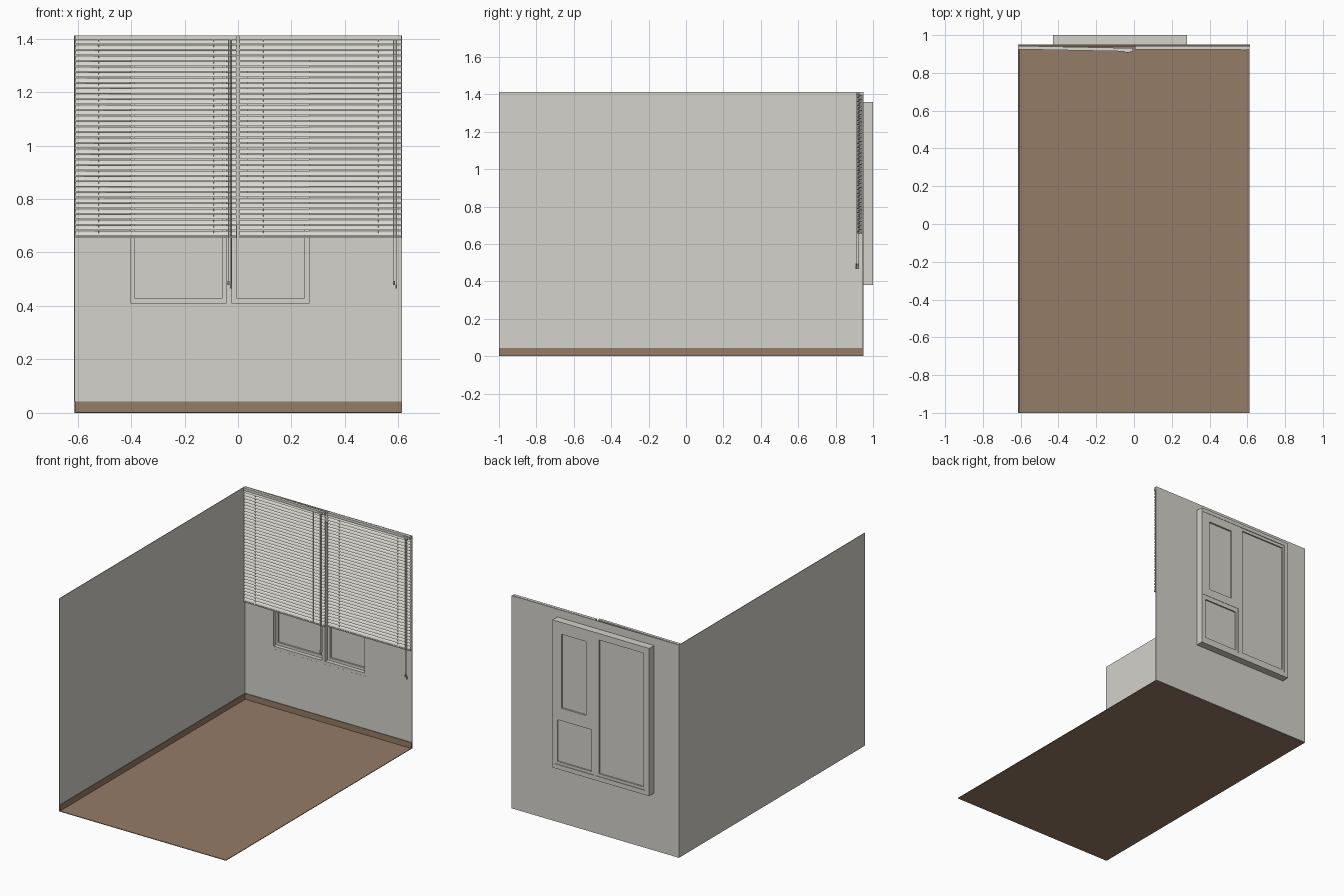
import bpy, bmesh, math
from mathutils import Matrix, Vector

if "Cube" in bpy.data.objects:
    bpy.data.objects.remove(bpy.data.objects["Cube"])


def material(name, rgb):
    m = bpy.data.materials.new(name)
    m.diffuse_color = (*rgb, 1)
    m.use_nodes = True
    m.node_tree.nodes["Principled BSDF"].inputs["Base Color"].default_value = m.diffuse_color
    return m


WALL = material("warm_grey_paint", (0.66, 0.645, 0.60))
BLIND = material("pale_blind", (0.70, 0.69, 0.64))
BROWN = material("brown_floor", (0.30, 0.20, 0.135))


def finish(name, bm, mat):
    bmesh.ops.recalc_face_normals(bm, faces=bm.faces)
    me = bpy.data.meshes.new(name)
    bm.to_mesh(me)
    bm.free()
    me.materials.append(mat)
    ob = bpy.data.objects.new(name, me)
    bpy.context.collection.objects.link(ob)
    return ob


def add_box(bm, x0, x1, y0, y1, z0, z1):
    mat = Matrix.Translation(((x0 + x1) / 2, (y0 + y1) / 2, (z0 + z1) / 2)) @ \
        Matrix.Diagonal((x1 - x0, y1 - y0, z1 - z0, 1))
    bmesh.ops.create_cube(bm, size=1, matrix=mat)


def box(name, mat, *ext):
    bm = bmesh.new()
    add_box(bm, *ext)
    return finish(name, bm, mat)


def ring(name, mat, outer, inner, y0, y1):
    """Rectangular mitred frame in the xz plane; rects are x0, x1, z0, z1."""
    bm = bmesh.new()
    loops = []
    for r, y in ((outer, y0), (inner, y0), (inner, y1), (outer, y1)):
        x0, x1, z0, z1 = r
        loops.append([bm.verts.new((x, y, z)) for x, z in
                      ((x0, z0), (x1, z0), (x1, z1), (x0, z1))])
    for k in range(4):
        a, b = loops[k], loops[(k + 1) % 4]
        for i in range(4):
            j = (i + 1) % 4
            bm.faces.new((a[i], a[j], b[j], b[i]))
    return finish(name, bm, mat)


# Room shell
box("floor", BROWN, -0.612, 0.612, -1, 0.945, 0, 0.004)
box("left_wall", WALL, -0.614, -0.610, -1, 0.95, 0.001, 1.412)
ring("back_wall", WALL, (-0.614, 0.614, 0.001, 1.412), (-0.42, 0.274, 0.39, 1.35), 0.945, 0.95)
box("left_baseboard", BROWN, -0.610, -0.606, -1, 0.945, 0.004, 0.043)
box("back_baseboard", BROWN, -0.610, 0.614, 0.941, 0.945, 0.004, 0.043)

# Window: casing, mullion, three sashes and opaque panes
ring("window_casing", WALL, (-0.43, 0.28, 0.38, 1.36), (-0.40, 0.266, 0.41, 1.335), 0.9455, 1.0)
box("window_mullion", WALL, -0.045, -0.022, 0.9455, 0.999, 0.40, 1.34)
ring("tall_sash", WALL, (-0.402, -0.043, 0.408, 1.337), (-0.386, -0.06, 0.428, 1.315), 0.972, 0.996)
ring("lower_sash", WALL, (-0.024, 0.268, 0.408, 0.735), (-0.004, 0.247, 0.428, 0.705), 0.972, 0.996)
ring("upper_sash", WALL, (-0.024, 0.268, 0.735, 1.337), (0.035, 0.215, 0.79, 1.28), 0.968, 0.998)
box("window_panes", WALL, -0.40, 0.266, 0.983, 0.987, 0.41, 1.335)


def add_cord(bm, x, y, z0, z1, r):
    bmesh.ops.create_cone(bm, cap_ends=True, segments=6, radius1=r, radius2=r, depth=z1 - z0,
                          matrix=Matrix.Translation((x, y, (z0 + z1) / 2)))


def blind(side, x0, x1, cords, slope):
    """Venetian blind; slope swings the far end slightly into the room."""
    y = 0.934

    def done(name, bm):
        for v in bm.verts:
            v.co.y += slope * (v.co.x - x0)
        return finish(side + name, bm, BLIND)

    # tilted, slightly crowned slats
    bm = bmesh.new()
    n, bottom, top = 36, 0.672, 1.388
    for i in range(n):
        z = bottom + (top - bottom) * i / (n - 1)
        prof = ((-0.006, -0.0085), (-0.0015, 0.0015), (0.006, 0.0085))
        rows = [[bm.verts.new((x, y + dy, z + dz)) for x in (x0, x1)] for dy, dz in prof]
        for a, b in zip(rows, rows[1:]):
            bm.faces.new((a[0], a[1], b[1], b[0]))
    done("_blind_slats", bm)

    # head rail and bottom rail
    bm = bmesh.new()
    add_box(bm, x0, x1, y - 0.009, y + 0.009, 1.395, 1.412)
    add_box(bm, x0, x1, y - 0.007, y + 0.007, 0.654, 0.662)
    add_box(bm, x1 - 0.045, x1 - 0.012, y - 0.014, y - 0.008, 1.395, 1.407)
    done("_blind_rails", bm)

    # ladder cords in front and behind
    bm = bmesh.new()
    for x in cords:
        for dy in (-0.0075, 0.0075):
            add_box(bm, x - 0.001, x + 0.001, y + dy - 0.0007, y + dy + 0.0007, 0.66, 1.395)
    done("_ladder_cords", bm)

    # pull cords with small tassels
    bm = bmesh.new()
    for x, dy, z in ((x1 - 0.020, -0.012, 0.465), (x1 - 0.029, -0.013, 0.478)):
        add_cord(bm, x, y + dy, z, 1.40, 0.0015)
        add_cord(bm, x, y + dy, z, z + 0.016, 0.004)
    done("_pull_cords", bm)


blind("left", -0.608, -0.006, (-0.52, -0.09), -0.02)
blind("right", 0.006, 0.612, (0.095, 0.525), 0.0)
